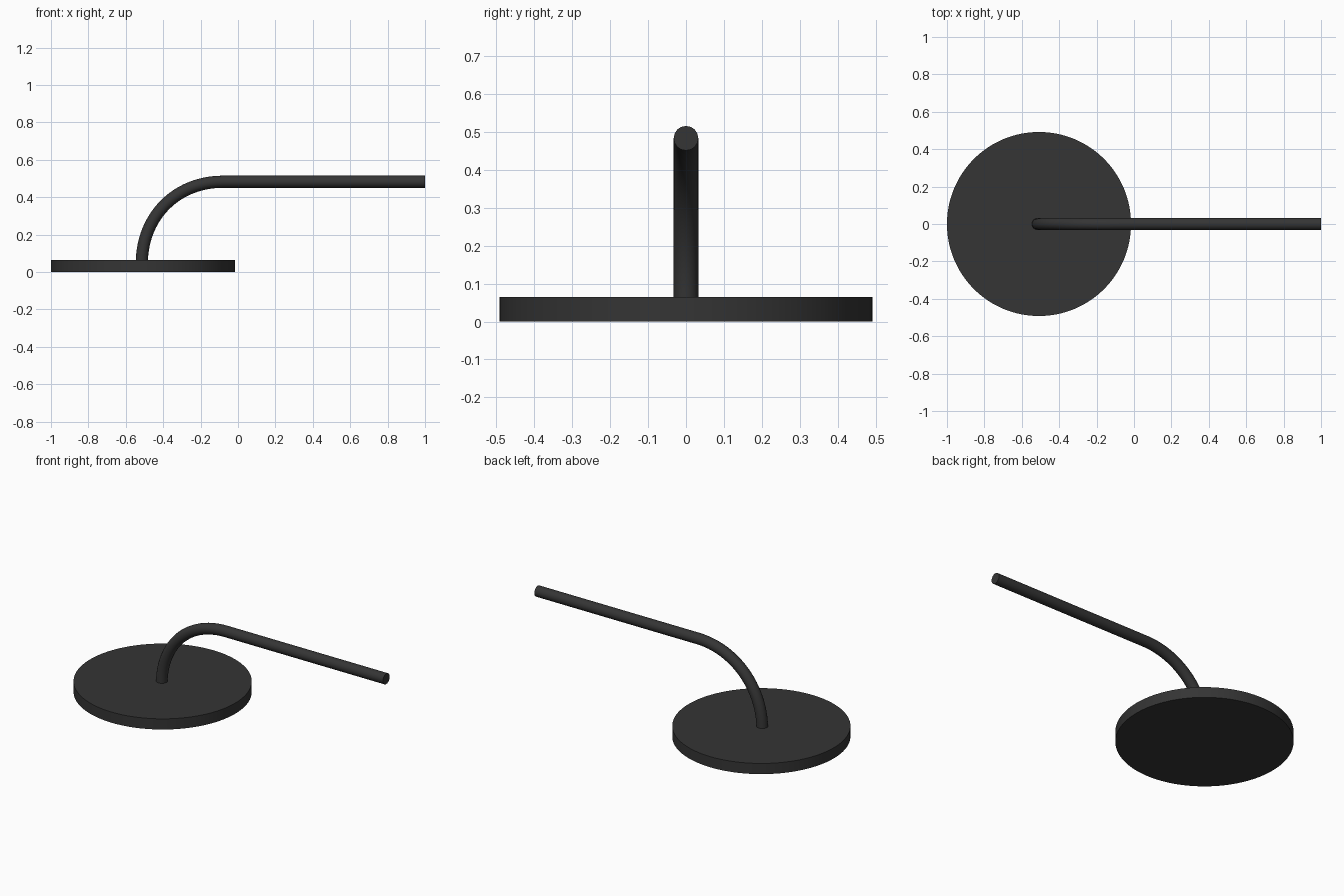
import bpy

if "Cube" in bpy.data.objects:
    bpy.data.objects.remove(bpy.data.objects["Cube"])

DARK = bpy.data.materials.new("dark_metal")
DARK.diffuse_color = (0.035, 0.035, 0.035, 1)
DARK.use_nodes = True
DARK.node_tree.nodes["Principled BSDF"].inputs["Base Color"].default_value = DARK.diffuse_color

# Round base plate
bpy.ops.mesh.primitive_cylinder_add(vertices=128, radius=0.492, depth=0.065,
                                    location=(-0.508, 0, 0.0325))
base = bpy.context.object
base.name = "base_plate"
base.data.materials.append(DARK)
bpy.ops.object.shade_smooth_by_angle()

# Bent arm: rises from the plate, sweeps over and runs straight to the right
path = bpy.data.curves.new("arm_path", 'CURVE')
path.dimensions = '3D'
path.bevel_depth = 0.0325
path.bevel_resolution = 6
path.resolution_u = 24
path.use_fill_caps = True
spline = path.splines.new('BEZIER')
spline.bezier_points.add(2)
nodes = [  # point, left handle, right handle as (x, z)
    ((-0.514, 0.06), (-0.514, 0.0), (-0.508, 0.30)),
    ((-0.08, 0.483), (-0.33, 0.483), (0.2, 0.483)),
    ((1.0, 0.483), (0.7, 0.483), (1.2, 0.483)),
]
for bp, (co, left, right) in zip(spline.bezier_points, nodes):
    bp.handle_left_type = bp.handle_right_type = 'FREE'
    bp.co = (co[0], 0, co[1])
    bp.handle_left = (left[0], 0, left[1])
    bp.handle_right = (right[0], 0, right[1])
arm = bpy.data.objects.new("bent_arm", path)
bpy.context.collection.objects.link(arm)
path.materials.append(DARK)

# Convert to mesh so the end edges stay crisp
bpy.ops.object.select_all(action='DESELECT')
arm.select_set(True)
bpy.context.view_layer.objects.active = arm
bpy.ops.object.convert(target='MESH')
bpy.ops.object.shade_smooth_by_angle()
